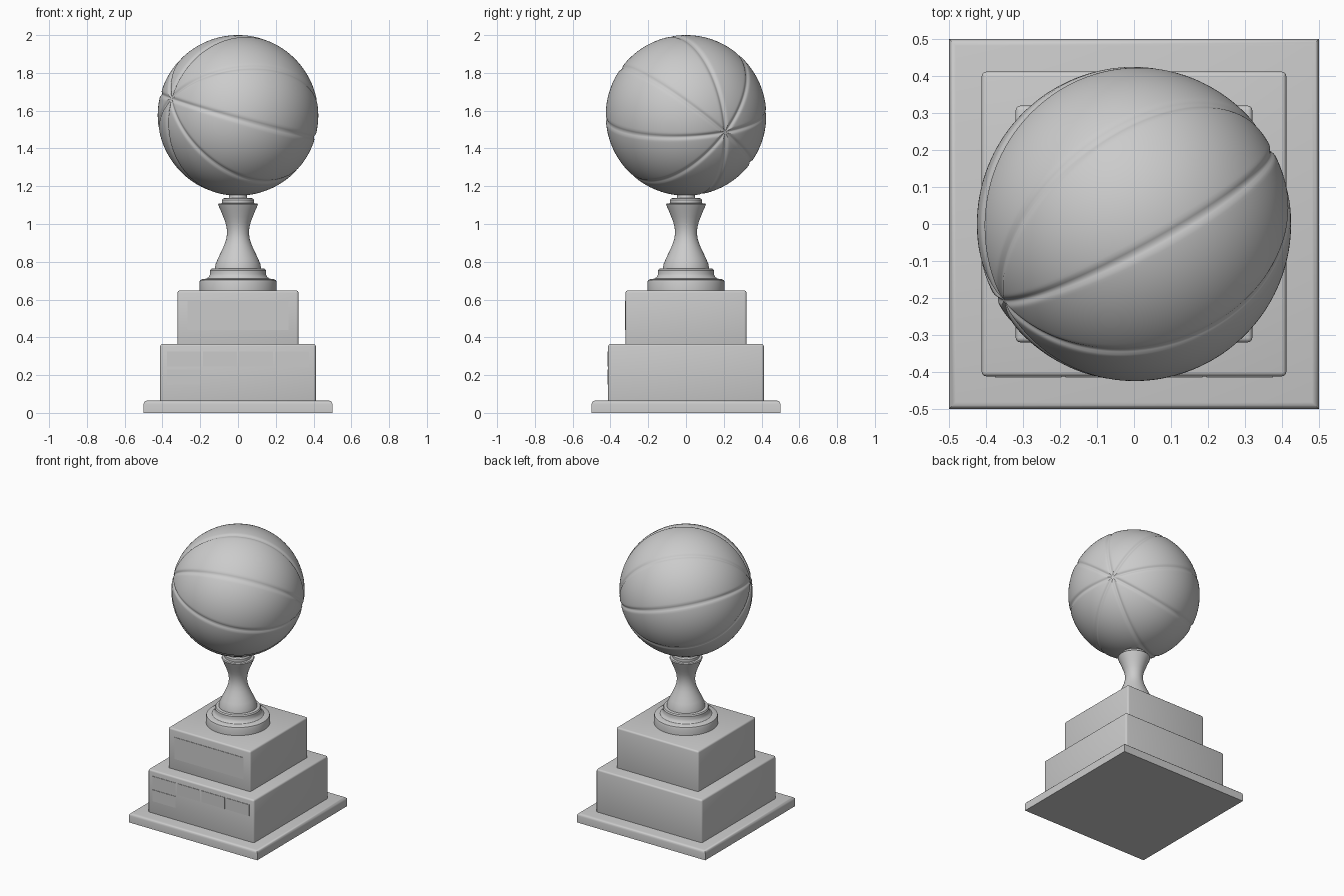
import bpy, bmesh, math
from mathutils import Matrix, Vector

if "Cube" in bpy.data.objects:
    bpy.data.objects.remove(bpy.data.objects["Cube"])


def finish(name, bm, angle=35):
    bmesh.ops.recalc_face_normals(bm, faces=bm.faces)
    mesh = bpy.data.meshes.new(name)
    bm.to_mesh(mesh)
    bm.free()
    obj = bpy.data.objects.new(name, mesh)
    bpy.context.collection.objects.link(obj)
    bpy.ops.object.select_all(action='DESELECT')
    obj.select_set(True)
    bpy.context.view_layer.objects.active = obj
    bpy.ops.object.shade_smooth_by_angle(angle=math.radians(angle))
    return obj


def box(name, lo, hi, bevel=0.0, segments=3, top_only=False):
    bm = bmesh.new()
    lo, hi = Vector(lo), Vector(hi)
    size = hi - lo
    bmesh.ops.create_cube(bm, size=1, matrix=Matrix.Translation((lo + hi) / 2) @ Matrix.Diagonal((*size, 1)))
    if bevel:
        edges = [e for e in bm.edges if not top_only or all(v.co.z > hi.z - 1e-4 for v in e.verts)]
        bmesh.ops.bevel(bm, geom=edges, offset=bevel, segments=segments, profile=0.5, affect='EDGES')
    return finish(name, bm)


def lathe(name, profile, steps=64):
    bm = bmesh.new()
    verts = [bm.verts.new((r, 0, z)) for r, z in profile]
    edges = [bm.edges.new(p) for p in zip(verts, verts[1:])]
    bmesh.ops.spin(bm, geom=verts + edges, cent=(0, 0, 0), axis=(0, 0, 1), angle=2 * math.pi, steps=steps)
    bmesh.ops.remove_doubles(bm, verts=bm.verts, dist=1e-5)
    return finish(name, bm)


# Square stepped plinth
box("base_slab", (-0.5, -0.5, 0), (0.5, 0.5, 0.065), 0.018, 3, True)
box("lower_tier", (-0.412, -0.412, 0.05), (0.412, 0.412, 0.365), 0.012)
box("upper_tier", (-0.32, -0.32, 0.35), (0.32, 0.32, 0.648), 0.012)

# Thin blank plaques on the front faces
box("main_plaque", (-0.268, -0.323, 0.44), (0.268, -0.315, 0.592))
slots = [(-0.286 + 0.1907 * i, 0.285) for i in range(4)] + [(-0.286, 0.19)]
for i, (x, z) in enumerate(slots):
    box(f"small_plaque_{i + 1}", (x - 0.09, -0.415, z - 0.04), (x + 0.09, -0.407, z + 0.04))

# Turned foot, waisted stem and ball seat
lathe("turned_stem", [
    (0, 0.64), (0.204, 0.64), (0.205, 0.69), (0.201, 0.703), (0.19, 0.708),
    (0.165, 0.711), (0.153, 0.722), (0.148, 0.735), (0.148, 0.755), (0.142, 0.763), (0.122, 0.765),
    (0.118, 0.79), (0.105, 0.82), (0.088, 0.855), (0.072, 0.89), (0.062, 0.92),
    (0.058, 0.95), (0.06, 0.98), (0.067, 1.01), (0.079, 1.04), (0.091, 1.07), (0.1, 1.09),
    (0.105, 1.103), (0.101, 1.109), (0.085, 1.11), (0.085, 1.128), (0.078, 1.136),
    (0.048, 1.138), (0.045, 1.165), (0, 1.165)])

# Ball with eight recessed seams meeting at two tilted poles
R = 0.425
bm = bmesh.new()
bmesh.ops.create_uvsphere(bm, u_segments=256, v_segments=112, radius=R)
seams = [math.radians(10 + 45 * k) for k in range(4)]
for v in bm.verts:
    d = min(abs(-v.co.x * math.sin(a) + v.co.y * math.cos(a)) for a in seams)
    v.co *= 1 - 0.018 * math.exp(-(d / 0.011) ** 2)
pole = Vector((0.842, 0.494, -0.212)).normalized()
side = Vector((pole.y, -pole.x, 0)).normalized()
up = side.cross(pole)
rot = Matrix((up, side, pole)).transposed().to_4x4()
bm.transform(Matrix.Translation((0, 0, 2 - R)) @ rot)
finish("ball", bm, 80)
